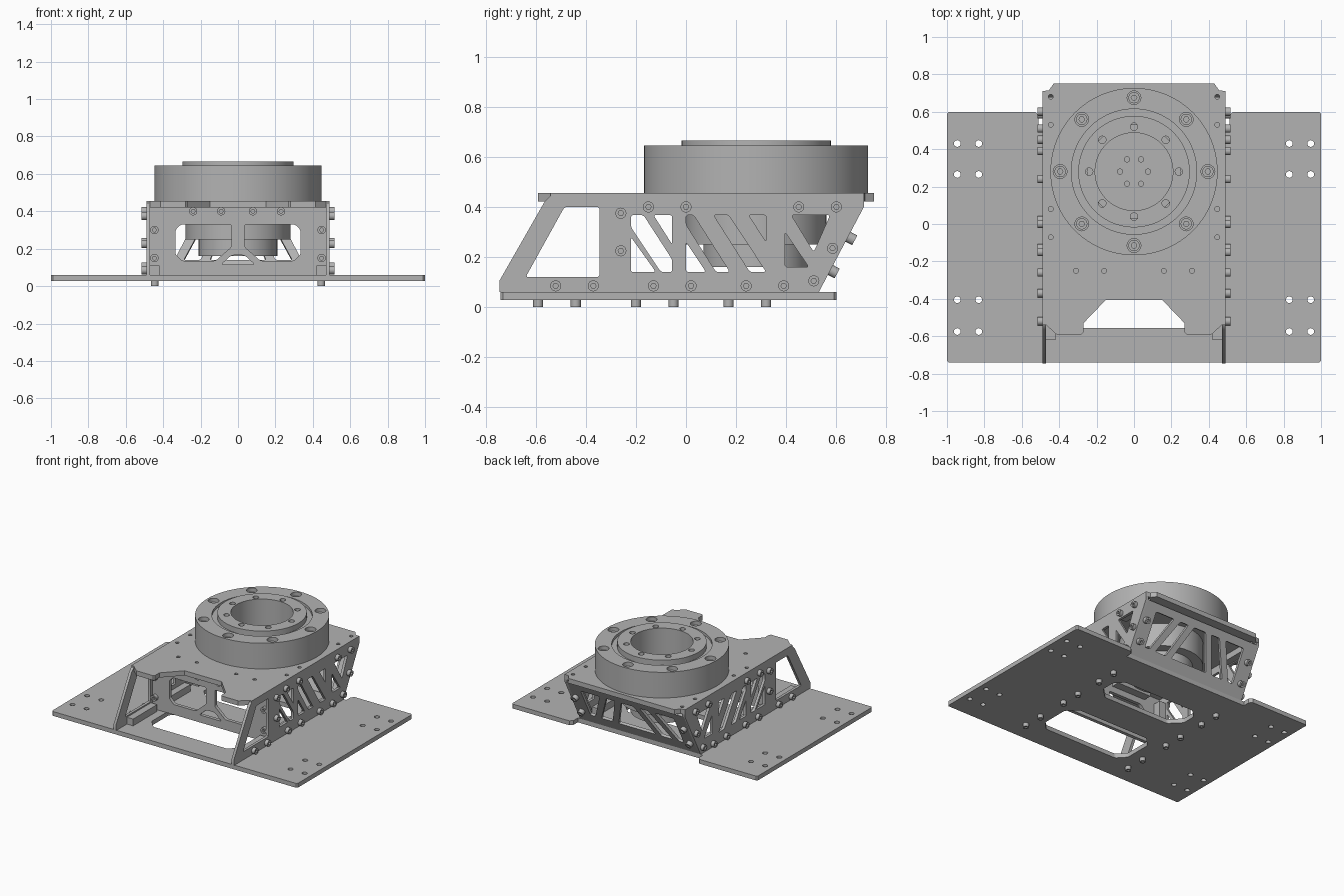
import bpy, math
from mathutils import Matrix, Vector

cube = bpy.data.objects.get("Cube")
if cube:
    bpy.data.objects.remove(cube, do_unlink=True)

grey = bpy.data.materials.new("machined grey")
grey.use_nodes = True
COLOUR = (0.45, 0.45, 0.45, 1)
grey.diffuse_color = COLOUR
grey.node_tree.nodes["Principled BSDF"].inputs["Base Color"].default_value = COLOUR


def circle(x, y, r, n=24):
    return [(x + r * math.cos(math.tau * i / n), y + r * math.sin(math.tau * i / n)) for i in range(n)]


def ring_of(count, radius, hole, cy=0):
    return [circle(radius * math.cos(math.tau * i / count),
                   cy + radius * math.sin(math.tau * i / count), hole, 16) for i in range(count)]


def rounded(points, r=0.012):
    """Round the corners of a polygon."""
    pts, out = [Vector(p) for p in points], []
    for i, p in enumerate(pts):
        a = p + (pts[i - 1] - p).normalized() * r
        b = p + (pts[(i + 1) % len(pts)] - p).normalized() * r
        out += [(a * (1 - t) ** 2 + p * 2 * t * (1 - t) + b * t * t)[:] for t in (0, 0.33, 0.67, 1)]
    return out


def flip(points):
    return [(-x, y) for x, y in reversed(points)]


def frame(origin, u, v):
    u, v = Vector(u).normalized(), Vector(v).normalized()
    m = Matrix((u, v, u.cross(v))).transposed().to_4x4()
    m.translation = Vector(origin)
    return m


def plate(name, outline, thick, matrix, holes=()):
    """Flat part with holes, rising from the frame's plane along its normal."""
    curve = bpy.data.curves.new(name, "CURVE")
    curve.dimensions, curve.fill_mode, curve.extrude = "2D", "BOTH", thick / 2
    for loop in (outline, *holes):
        s = curve.splines.new("POLY")
        s.points.add(len(loop) - 1)
        for p, (x, y) in zip(s.points, loop):
            p.co = (x, y, 0, 1)
        s.use_cyclic_u = True
    temp = bpy.data.objects.new("helper_curve", curve)
    bpy.context.collection.objects.link(temp)
    mesh = bpy.data.meshes.new_from_object(temp.evaluated_get(bpy.context.evaluated_depsgraph_get()))
    bpy.data.objects.remove(temp, do_unlink=True)
    mesh.transform(matrix @ Matrix.Translation((0, 0, thick / 2)))
    mesh.materials.clear()
    mesh.materials.append(grey)
    obj = bpy.data.objects.new(name, mesh)
    bpy.context.collection.objects.link(obj)
    bpy.ops.object.select_all(action="DESELECT")
    obj.select_set(True)
    bpy.context.view_layer.objects.active = obj
    bpy.ops.object.shade_smooth_by_angle(angle=math.radians(30))
    return obj


def box(name, x, y, z):
    return plate(name, [(x[0], y[0]), (x[1], y[0]), (x[1], y[1]), (x[0], y[1])],
                 z[1] - z[0], flat(z[0]))


def flat(z):
    return Matrix.Translation((0, 0, z))


def screws(name, spots, matrix, r=0.022, h=0.025):
    for x, y in spots:
        plate(name, circle(x, y, r, 20), h, matrix, [circle(x, y, r * 0.5, 6)])
        plate(name + "_socket_floor", circle(x, y, r * 0.6, 6), h * 0.3, matrix)


# Base plate with two openings, mounting holes and a rear notch
base_holes = [circle(sx * x, y, 0.018, 16) for sx in (-1, 1) for x in (0.83, 0.945)
              for y in (0.43, 0.265, -0.405, -0.575)]
half = [(0.51, 0.53), (0.51, 0.58), (0.53, 0.6), (0.99, 0.6), (1, 0.59), (1, -0.73), (0.99, -0.74)]
front_open = [(0.36, -0.49), (0.36, -0.29), (0.29, -0.22)]
rear_open = [(0.27, 0.02), (0.35, 0.1), (0.35, 0.2), (0.29, 0.26)]
front_open = [(0.3, -0.555)] + front_open
plate("base_plate", half + flip(half), 0.032, flat(0.028), base_holes +
      [rounded(front_open + flip(front_open)), rounded(rear_open + flip(rear_open))])
under = frame((0, 0, 0.028), (1, 0, 0), (0, -1, 0))
screws("underside_screw", [(s * 0.445, -y) for s in (-1, 1)
                           for y in (-0.59, -0.44, -0.2, -0.05, 0.17, 0.32)], under, 0.02, 0.028)

# Side panels with truss windows, in (y, z)
side = [(-0.745, 0.06), (0.53, 0.06), (0.71, 0.4), (0.71, 0.455), (-0.51, 0.455),
        (-0.54, 0.445), (-0.565, 0.42), (-0.745, 0.105)]
windows = [rounded(w) for w in (
    [(-0.64, 0.12), (-0.345, 0.12), (-0.345, 0.4), (-0.485, 0.4)],
    [(-0.22, 0.14), (-0.12, 0.14), (-0.22, 0.28)],
    [(-0.22, 0.368), (-0.17, 0.368), (-0.055, 0.19), (-0.055, 0.14), (-0.1, 0.14), (-0.22, 0.32)],
    [(-0.13, 0.368), (-0.055, 0.368), (-0.055, 0.25)],
    [(0, 0.14), (0.08, 0.14), (0, 0.26)],
    [(0, 0.368), (0.03, 0.368), (0.175, 0.14), (0.12, 0.14), (0, 0.33)],
    [(0.11, 0.368), (0.17, 0.368), (0.32, 0.14), (0.255, 0.14)],
    [(0.25, 0.368), (0.32, 0.368), (0.32, 0.26)],
    [(0.395, 0.16), (0.49, 0.16), (0.395, 0.3)],
    [(0.42, 0.368), (0.575, 0.368), (0.51, 0.22)])]
side_spots = ([(y, 0.4) for y in (-0.15, 0, 0.45, 0.6)]
              + [(y, 0.085) for y in (-0.52, -0.37, -0.13, 0.02, 0.24, 0.39)]
              + [(-0.26, 0.375), (-0.26, 0.225), (0.51, 0.105), (0.585, 0.235)])
for s, label in ((1, "left"), (-1, "right")):
    x0 = 0.47 if s > 0 else -0.49
    plate(label + "_side_panel", side, 0.02, frame((x0, 0, 0), (0, 1, 0), (0, 0, 1)), windows)
    if s > 0:
        screws("left_side_screw", side_spots, frame((0.49, 0, 0), (0, 1, 0), (0, 0, 1)))
    else:
        screws("right_side_screw", flip(side_spots), frame((-0.49, 0, 0), (0, -1, 0), (0, 0, 1)))
    # Joining blocks inside the corners
    bx = sorted((s * 0.42, s * 0.47))
    for y in ((-0.62, -0.34), (-0.23, 0.05), (0.14, 0.42)):
        box(label + "_lower_block", bx, y, (0.06, 0.11))
    for y in ((-0.18, 0.1), (0.42, 0.68)):
        box(label + "_upper_block", bx, y, (0.375, 0.42))
    box(label + "_front_post", bx, (-0.295, -0.235), (0.12, 0.37))
    box(label + "_front_top_block", sorted((s * 0.06, s * 0.34)), (-0.295, -0.235), (0.375, 0.42))

# Top plate
top = [(0.15, -0.405), (0.27, -0.53), (0.27, -0.58), (0.28, -0.59), (0.415, -0.59), (0.47, -0.54),
       (0.49, -0.54), (0.49, 0.71), (0.455, 0.715), (0.43, 0.75)]
top_holes = [circle(s * 0.445, y, 0.013, 12) for s in (-1, 1) for y in (0.68, 0.53, 0.08, -0.07)]
top_holes += [circle(s * x, -0.25, 0.013, 12) for s in (-1, 1) for x in (0.16, 0.31)]
plate("top_plate", top + flip(top), 0.035, flat(0.421), top_holes + [circle(0, 0.28, 0.25, 48)])

# Front panel with a Y-shaped strut
wall = frame((0, -0.295, 0), (1, 0, 0), (0, 0, 1))
window = rounded([(0.035, 0.33), (0.035, 0.21), (0.12, 0.135), (0.3, 0.135), (0.335, 0.17),
                  (0.335, 0.3), (0.305, 0.33)])
slot = rounded([(-0.09, 0.115), (0.09, 0.115), (0.035, 0.165), (-0.035, 0.165)])
plate("front_panel", [(-0.47, 0.06), (0.47, 0.06), (0.47, 0.42), (-0.47, 0.42)], 0.025, wall,
      [window, flip(window), slot])
screws("front_screw", [(s * 0.447, z) for s in (-1, 1) for z in (0.15, 0.3)]
       + [(x, 0.4) for x in (-0.24, -0.09, 0.08, 0.23)], wall @ flat(0.025))

# Sloped back panel with truss windows
slope = Vector((0, 0.18, 0.34))
rear = frame((0, 0.53, 0.06), (-1, 0, 0), slope)
band = rounded([(0.10, 0.33), (0.17, 0.33), (0.29, 0.08), (0.2, 0.08)])
corner = rounded([(0.225, 0.33), (0.38, 0.33), (0.38, 0.08), (0.34, 0.08)])
centre = rounded([(-0.05, 0.33), (0.05, 0.33), (0.15, 0.08), (-0.15, 0.08)])
plate("back_panel", [(-0.48, 0), (0.48, 0), (0.48, 0.385), (-0.48, 0.385)], 0.02, rear @ flat(-0.02),
      [band, flip(band), corner, flip(corner), centre])
screws("back_screw", [(s * 0.44, d) for s in (-1, 1) for d in (0.1, 0.25)], rear, 0.022, 0.03)
for s in (-1, 1):
    plate("back_post", [(s * 0.42, 0.05), (s * 0.47, 0.05), (s * 0.47, 0.33), (s * 0.42, 0.33)], 0.045,
          rear @ flat(-0.065))

# Rotary drum: outer housing, recessed seal, inner ring, bore floor and motor below
CY = 0.28


def ring(name, r, z0, z1, holes=()):
    return plate(name, circle(0, CY, r, 96), z1 - z0, flat(z0), holes)


ring("drum_housing", 0.447, 0.456, 0.645, [circle(0, CY, 0.335, 96)] + ring_of(8, 0.395, 0.037, CY))
ring("drum_seal", 0.336, 0.456, 0.625, [circle(0, CY, 0.29, 96)])
ring("drum_inner_ring", 0.298, 0.456, 0.665, [circle(0, CY, 0.208, 96)] + ring_of(8, 0.24, 0.02, CY))
ring("bore_floor", 0.21, 0.43, 0.456, ring_of(6, 0.075, 0.014, CY))
ring("motor_upper", 0.28, 0.25, 0.43)
ring("motor_lower", 0.21, 0.16, 0.25)
screws("drum_screw", [(0.395 * math.cos(math.tau * i / 8), CY + 0.395 * math.sin(math.tau * i / 8))
                      for i in range(8)], flat(0.58), 0.03, 0.04)
